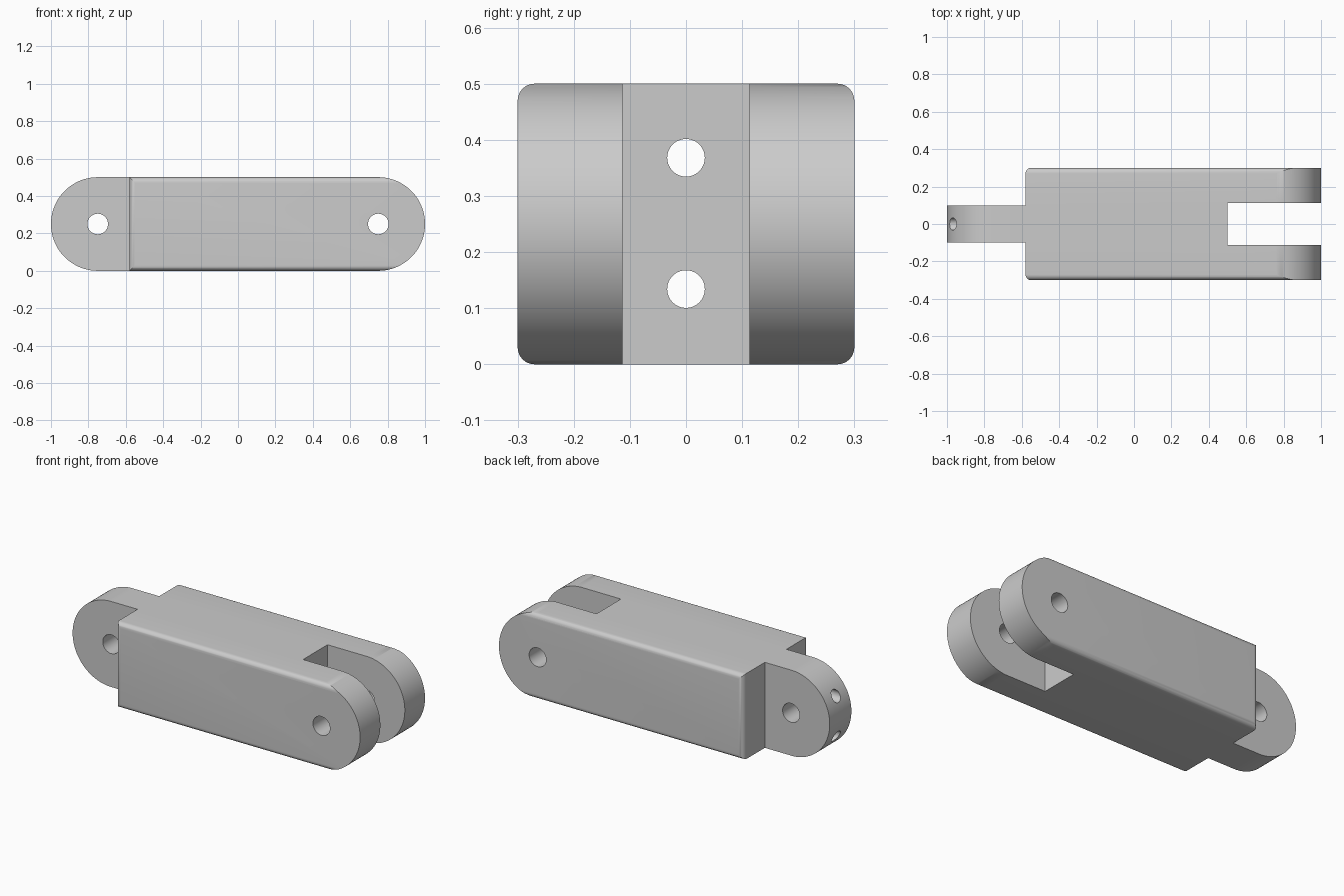
import bpy, bmesh
from math import pi, cos, sin
from mathutils import Vector, Matrix

cube = bpy.data.objects.get("Cube")
if cube:
    bpy.data.objects.remove(cube, do_unlink=True)

HEIGHT, MID = 0.5, 0.25
PIN_X, SHOULDER_X, SLOT_X = 0.75, -0.58, 0.5
HALF_BODY, HALF_TONGUE, HALF_SLOT = 0.3, 0.1, 0.113
FILLET = 0.03

grey = bpy.data.materials.new("light grey")
grey.use_nodes = True
colour = (0.6, 0.6, 0.6, 1)
grey.diffuse_color = colour
grey.node_tree.nodes["Principled BSDF"].inputs["Base Color"].default_value = colour


def finish(name, bm):
    bmesh.ops.recalc_face_normals(bm, faces=bm.faces)
    mesh = bpy.data.meshes.new(name)
    bm.to_mesh(mesh)
    bm.free()
    mesh.materials.append(grey)
    obj = bpy.data.objects.new(name, mesh)
    bpy.context.collection.objects.link(obj)
    return obj


def extrude(points, offset):
    bm = bmesh.new()
    face = bm.faces.new([bm.verts.new(p) for p in points])
    result = bmesh.ops.extrude_face_region(bm, geom=[face], use_keep_orig=True)
    verts = [g for g in result["geom"] if isinstance(g, bmesh.types.BMVert)]
    bmesh.ops.translate(bm, verts=verts, vec=offset)
    return bm


def bore(name, radius, length, centre, axis):
    bm = bmesh.new()
    bmesh.ops.create_cone(bm, cap_ends=True, segments=48, radius1=radius,
                          radius2=radius, depth=length)
    turn = Vector((0, 0, 1)).rotation_difference(Vector(axis)).to_matrix().to_4x4()
    bmesh.ops.transform(bm, verts=bm.verts, matrix=Matrix.Translation(centre) @ turn)
    return finish(name, bm)


def cut(target, tool, operation):
    mod = target.modifiers.new(tool.name, "BOOLEAN")
    mod.operation = operation
    mod.solver = "EXACT"
    mod.object = tool
    bpy.context.view_layer.objects.active = target
    bpy.ops.object.modifier_apply(modifier=mod.name)
    bpy.data.objects.remove(tool, do_unlink=True)


# Plan outline: narrow tongue, wide body and forked end, extruded upwards
half = [(-1.1, HALF_TONGUE), (SHOULDER_X, HALF_TONGUE), (SHOULDER_X, HALF_BODY),
        (1.1, HALF_BODY), (1.1, HALF_SLOT), (SLOT_X, HALF_SLOT)]
plan = half + [(x, -y) for x, y in reversed(half)]
bm = extrude([(x, y, 0) for x, y in plan], (0, 0, HEIGHT))

# Fillets on the long outer edges and the upright shoulder corners
outer = [e for e in bm.edges
         if all(abs(abs(v.co.y) - HALF_BODY) < 1e-4 for v in e.verts)
         and any(v.co.x < 0 for v in e.verts)]
bmesh.ops.bevel(bm, geom=outer, offset=FILLET, segments=8, profile=0.5,
                affect="EDGES")
link = finish("hinge_link", bm)

# Side outline with round ends, a hair taller than the body
side, steps, radius = [], 64, MID + 0.0002
for sign in (1, -1):
    for i in range(steps + 1):
        a = pi / 2 - pi * i / steps
        side.append((sign * (PIN_X + MID * cos(a)), -0.5, MID + sign * radius * sin(a)))
cut(link, finish("round_end_cutter", extrude(side, (0, 1, 0))), "INTERSECT")

# Cross bores for the hinge pins
for x in (-PIN_X, PIN_X):
    cut(link, bore("pin_bore", 0.055, 1, (x, 0, MID), (0, 1, 0)), "DIFFERENCE")

# Two bores running the full length
for z in (0.134, 0.368):
    cut(link, bore("long_bore", 0.0335, 3, (0, 0, z), (1, 0, 0)), "DIFFERENCE")

bpy.ops.object.select_all(action="DESELECT")
link.select_set(True)
bpy.context.view_layer.objects.active = link
bpy.ops.object.shade_smooth_by_angle(angle=pi / 6)
